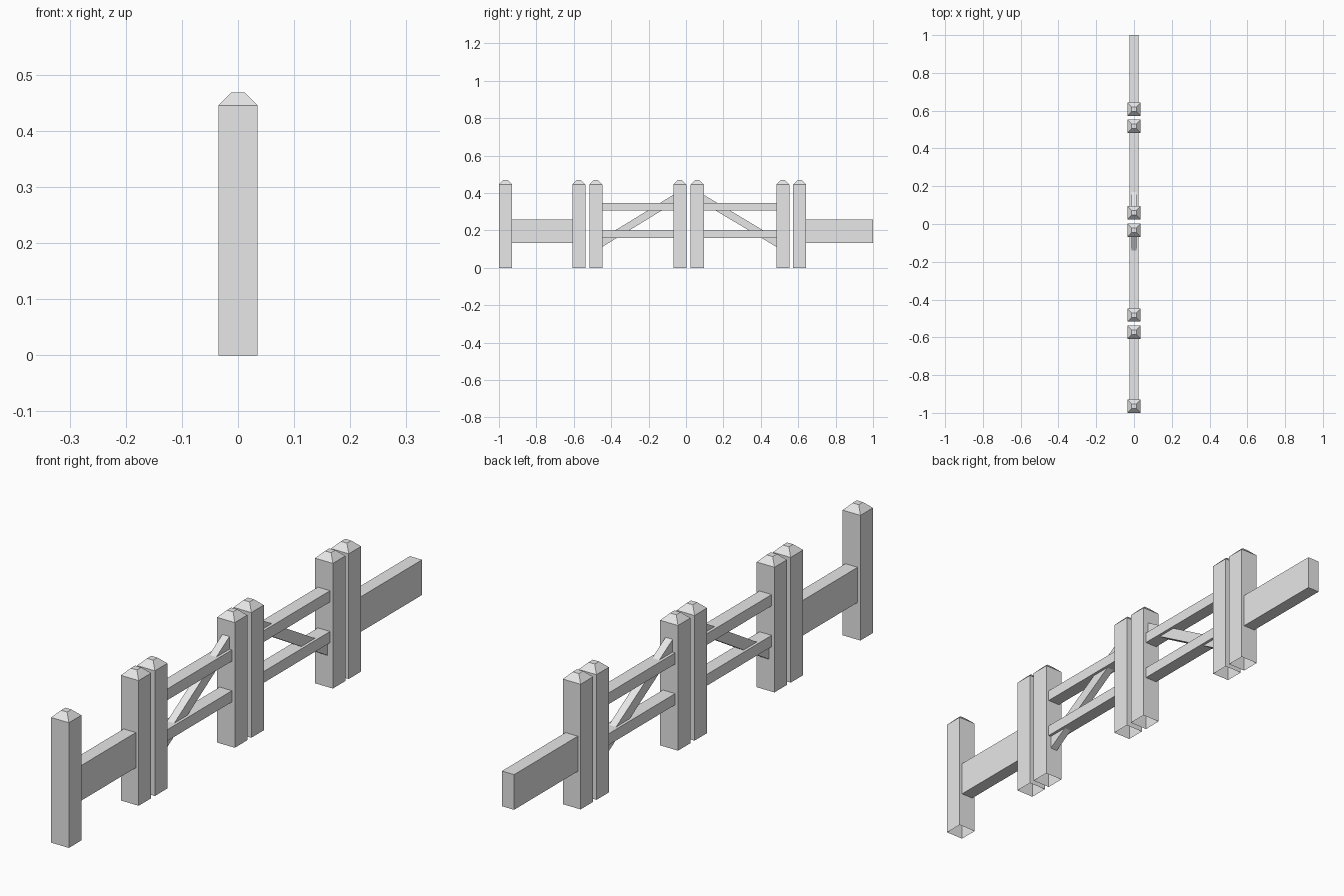
import bpy
import bmesh
from mathutils import Vector

cube = bpy.data.objects.get("Cube")
if cube:
    bpy.data.objects.remove(cube, do_unlink=True)

# Single flat colour
grey = bpy.data.materials.new("light_grey")
grey.use_nodes = True
colour = (0.8, 0.8, 0.8, 1.0)
grey.diffuse_color = colour
grey.node_tree.nodes["Principled BSDF"].inputs["Base Color"].default_value = colour

POST_HALF = 0.035
SHOULDER = 0.445
PEAK = 0.468
PEAK_HALF = 0.012
RAIL_HALF = 0.024
BRACE_HALF = 0.014


def finish(name, bm):
    bmesh.ops.recalc_face_normals(bm, faces=bm.faces)
    mesh = bpy.data.meshes.new(name)
    bm.to_mesh(mesh)
    bm.free()
    mesh.materials.append(grey)
    obj = bpy.data.objects.new(name, mesh)
    bpy.context.collection.objects.link(obj)
    return obj


def post(name, y):
    """Square post with a chamfered cap and an open foot."""
    bm = bmesh.new()
    rings = []
    for half, z in ((POST_HALF, 0), (POST_HALF, SHOULDER), (PEAK_HALF, PEAK)):
        corners = ((-1, -1), (1, -1), (1, 1), (-1, 1))
        rings.append([bm.verts.new((a * half, y + b * half, z)) for a, b in corners])
    for low, high in zip(rings, rings[1:]):
        for i in range(4):
            j = (i + 1) % 4
            bm.faces.new((low[i], low[j], high[j], high[i]))
    bm.faces.new(rings[-1])
    return finish(name, bm)


def beam(name, start, end, half_width, height):
    """Bar between two (y, z) centres, with upright ends."""
    bm = bmesh.new()
    profile = [(start[0], start[1] - height / 2), (end[0], end[1] - height / 2),
               (end[0], end[1] + height / 2), (start[0], start[1] + height / 2)]
    face = bm.faces.new([bm.verts.new((-half_width, y, z)) for y, z in profile])
    side = bmesh.ops.extrude_face_region(bm, geom=[face])
    verts = [v for v in side["geom"] if isinstance(v, bmesh.types.BMVert)]
    bmesh.ops.translate(bm, verts=verts, vec=Vector((2 * half_width, 0, 0)))
    return finish(name, bm)


# Posts, front to back
post_y = [-0.965, -0.573, -0.482, -0.033, 0.06, 0.518, 0.607]
for i, y in enumerate(post_y, 1):
    post(f"post_{i}", y)

# Wide boards at both ends
beam("front_board", (post_y[0], 0.195), (post_y[1], 0.195), RAIL_HALF, 0.125)
beam("back_board", (post_y[6], 0.195), (1.0, 0.195), RAIL_HALF, 0.125)

# Two braced sections, the brace rising towards the middle
for label, outer, inner in (("front", post_y[2], post_y[3]),
                            ("back", post_y[5], post_y[4])):
    beam(f"{label}_lower_rail", (outer, 0.18), (inner, 0.18), RAIL_HALF, 0.04)
    beam(f"{label}_upper_rail", (outer, 0.325), (inner, 0.325), RAIL_HALF, 0.04)
    step = 0.03 if inner > outer else -0.03
    beam(f"{label}_brace", (outer + step, 0.132), (inner - step, 0.37),
         BRACE_HALF, 0.046)
